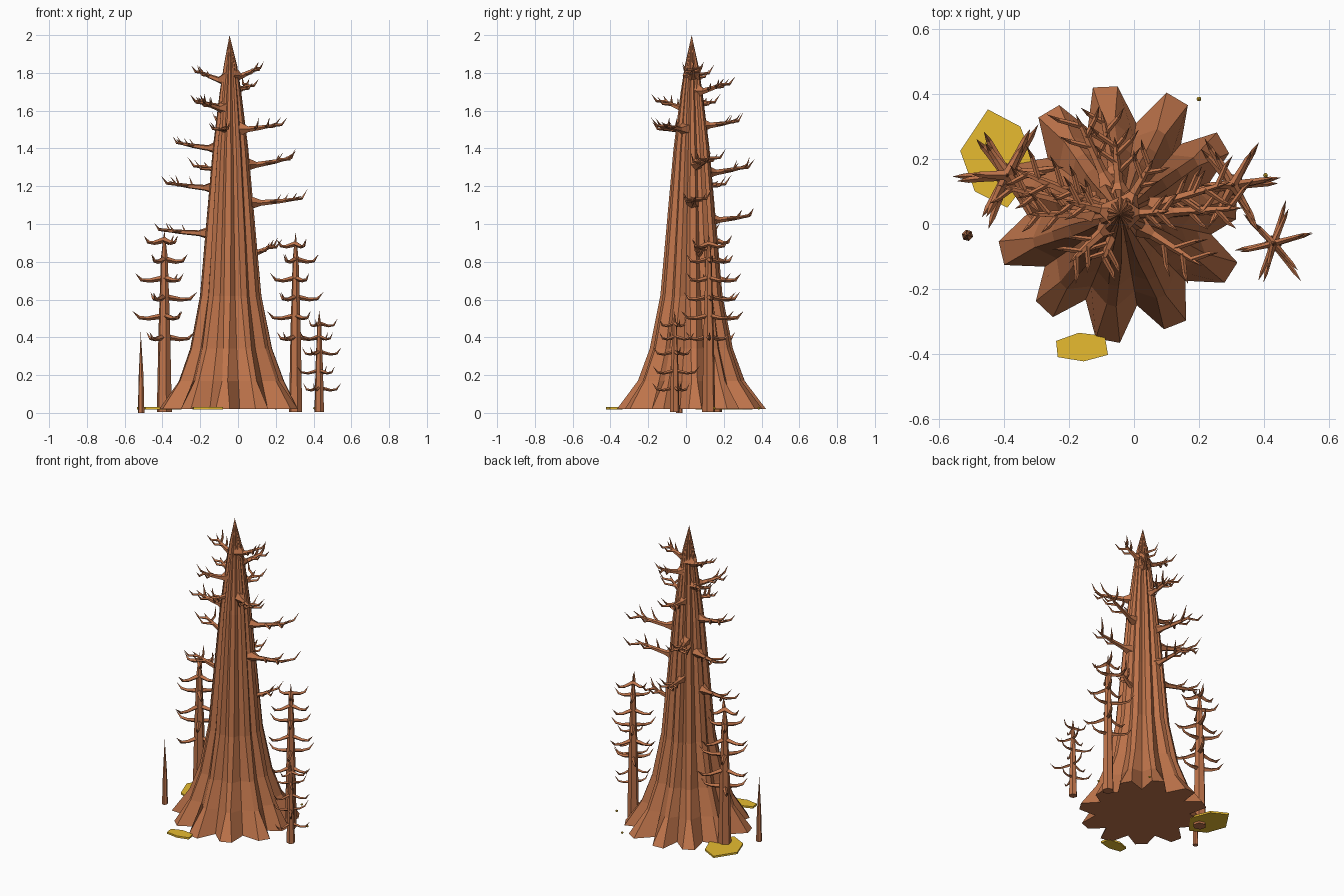
import bpy, bmesh, math, random
from mathutils import Vector

if "Cube" in bpy.data.objects:
    bpy.data.objects.remove(bpy.data.objects["Cube"])

random.seed(4)


def material(name, rgb):
    m = bpy.data.materials.new(name)
    m.diffuse_color = (*rgb, 1)
    m.use_nodes = True
    m.node_tree.nodes["Principled BSDF"].inputs["Base Color"].default_value = m.diffuse_color
    return m


BARK = material("bark", (0.52, 0.175, 0.07))
LEAF = material("yellow_leaf", (0.8, 0.5, 0.03))


def finish(bm, name, mat):
    bmesh.ops.recalc_face_normals(bm, faces=bm.faces[:])
    me = bpy.data.meshes.new(name)
    bm.to_mesh(me)
    bm.free()
    ob = bpy.data.objects.new(name, me)
    me.materials.append(mat)
    bpy.context.collection.objects.link(ob)
    return ob


def skin(bm, rings):
    """Bridge rings of points and cap both ends."""
    vr = [[bm.verts.new(p) for p in r] for r in rings]
    for a, b in zip(vr, vr[1:]):
        n = len(a)
        for i in range(n):
            j = (i + 1) % n
            if len(b) == 1:
                bm.faces.new((a[i], a[j], b[0]))
            else:
                bm.faces.new((a[i], a[j], b[j], b[i]))
    bm.faces.new(vr[0][::-1])
    if len(vr[-1]) > 1:
        bm.faces.new(vr[-1])


def tube(bm, path, radii, sides):
    """Faceted tapering limb; a zero last radius makes a point."""
    path = [Vector(p) for p in path]
    rings = []
    for k, (p, r) in enumerate(zip(path, radii)):
        if r == 0:
            rings.append([p])
            continue
        t = path[min(k + 1, len(path) - 1)] - path[max(k - 1, 0)]
        u = t.orthogonal().normalized() if abs(t.normalized().z) > 0.95 else t.cross((0, 0, 1)).normalized()
        w = t.cross(u).normalized()
        rings.append([p + r * (math.cos(a) * u + math.sin(a) * w)
                      for a in (2 * math.pi * i / sides for i in range(sides))])
    skin(bm, rings)


# Giant fluted trunk: eleven buttress roots fading into the spire
CX, CY = -0.04, 0.03
ROOTS = [97, 64, 35, 3, -28, -64, -96, -129, -162, -200, -235]
ROOT_LENGTH = [1.0, 1.0, 0.97, 0.9, 0.97, 0.96, 0.99, 0.95, 0.98, 0.92, 0.98]
# height, ridge radius, valley radius, ridge half angle
PROFILE = [(0.02, 0.40, 0.285, 5.5), (0.17, 0.285, 0.24, 3), (0.34, 0.222, 0.19, 4), (0.62, 0.166, 0.142, 6),
           (1.0, 0.132, 0.112, 7), (1.4, 0.096, 0.083, 7), (1.7, 0.058, 0.05, 7), (1.84, 0.036, 0.031, 7),
           (2.0, 0, 0, 0)]
rings = []
for z, ridge, valley, half in PROFILE:
    if ridge == 0:
        rings.append([(CX - 0.005, CY, z)])
        continue
    ring = []
    for i, a in enumerate(ROOTS):
        nxt = ROOTS[(i + 1) % len(ROOTS)] - (360 if i == len(ROOTS) - 1 else 0)
        rr = ridge * (ROOT_LENGTH[i] if z < 0.1 else 1)
        for ang, r in ((a + half, rr), (a - half, rr * 0.985), ((a + nxt) / 2, valley)):
            t = math.radians(ang)
            ring.append((CX + r * math.cos(t), CY + r * math.sin(t), z))
    rings.append(ring)
bm = bmesh.new()
skin(bm, rings)
finish(bm, "giant_trunk", BARK)

# Giant tree branches: start height and tip position
BRANCHES = [(0.95, (-0.42, 0.12, 0.98)), (0.84, (0.19, 0.10, 0.92)), (1.02, (-0.10, 0.35, 1.06)),
            (1.11, (0.34, 0.05, 1.15)), (1.19, (-0.37, 0.17, 1.23)), (1.27, (-0.18, 0.34, 1.33)),
            (1.31, (0.30, 0.13, 1.38)), (1.40, (-0.33, 0.03, 1.45)), (1.50, (0.21, -0.13, 1.54)),
            (1.52, (-0.06, 0.27, 1.56)), (1.61, (-0.20, -0.12, 1.68)),
            (1.62, (-0.21, 0.11, 1.67)), (1.70, (0.06, 0.20, 1.77)), (1.76, (-0.21, 0.07, 1.84)),
            (1.78, (0.11, 0.04, 1.86)), (1.50, (-0.10, -0.12, 1.50))]
bm = bmesh.new()
for z, tip in BRANCHES:
    root, tip = Vector((CX, CY, z)), Vector(tip)
    out = Vector((tip.x - CX, tip.y - CY, 0))
    length = out.length
    out.normalize()
    side = Vector((-out.y, out.x, 0))
    r_trunk = max(0.03, 0.18 * (2 - z) / 1.4)
    start = root + out * r_trunk * 0.6
    span = length - r_trunk * 0.6
    rise = tip.z - z
    pts = [start + out * span * f + Vector((0, 0, rise * h))
           for f, h in ((0, 0.1), (0.3, 0.05), (0.62, 0.28), (0.85, 0.5), (1, 1))]
    tube(bm, pts, [0.05, 0.016, 0.012, 0.008, 0], 5)
    # upturned twigs
    for k, f in enumerate((0.45, 0.6, 0.72, 0.85)):
        s = 1 if k % 2 else -1
        base = start + out * span * f + Vector((0, 0, rise * (0.05 + 0.42 * (f - 0.28) / 0.5)))
        ln = random.uniform(0.07, 0.11) * (0.7 + span)
        mid = base + out * ln * 0.45 + side * s * ln * 0.55 + Vector((0, 0, 0.004))
        end = mid + out * ln * 0.3 + side * s * ln * 0.25 + Vector((0, 0, ln * 0.5))
        tube(bm, [base, mid, end], [0.009, 0.007, 0], 4)
finish(bm, "giant_branches", BARK)


# Young bare trees with whorls of upturned arms
def young_tree(name, x, y, h, r, levels, reach, turn):
    bm = bmesh.new()
    tube(bm, [(x, y, 0.005), (x, y, h * 0.45), (x, y, h * 0.85), (x, y, h)],
         [r, r * 0.78, r * 0.45, 0], 6)
    for k, z in enumerate(levels):
        for j in range(3):
            a = math.radians(turn + j * 120 + k * 60 + random.uniform(-7, 7))
            d = Vector((math.cos(a), math.sin(a), 0))
            ln = reach * (1 - 0.5 * abs(k - 1) / len(levels)) * random.uniform(0.85, 1.05)
            p = Vector((x, y, z))
            up = Vector((0, 0, 1))
            tube(bm, [p + up * 0.015, p + d * ln * 0.5, p + d * ln * 0.78 + up * 0.004, p + d * ln + up * 0.04],
                 [r * 0.4, r * 0.27, r * 0.22, 0], 4)
    finish(bm, name, BARK)


young_tree("young_tree_left", -0.39, 0.15, 0.97, 0.041, (0.39, 0.5, 0.6, 0.7, 0.8, 0.9), 0.185, 125)
young_tree("young_tree_right", 0.305, 0.12, 0.96, 0.036, (0.39, 0.5, 0.6, 0.7, 0.8, 0.88), 0.175, 5)
young_tree("sapling_right", 0.43, -0.06, 0.54, 0.026, (0.12, 0.21, 0.31, 0.39, 0.46), 0.14, 10)

# Bare pointed stake
bm = bmesh.new()
tube(bm, [(-0.513, -0.035, 0), (-0.513, -0.035, 0.2), (-0.515, -0.035, 0.43)], [0.018, 0.013, 0], 6)
finish(bm, "bare_stake", BARK)


# Yellow ground patches
def patch(name, outline):
    bm = bmesh.new()
    skin(bm, [[(x, y, z) for x, y in outline] for z in (0.018, 0.03)])
    finish(bm, name, LEAF)


patch("leaf_patch_back", [(-0.535, 0.225), (-0.49, 0.1), (-0.39, 0.05), (-0.30, 0.17), (-0.35, 0.30), (-0.45, 0.353)])
patch("leaf_patch_front", [(-0.24, -0.36), (-0.235, -0.41), (-0.155, -0.423), (-0.08, -0.403),
                           (-0.09, -0.345), (-0.17, -0.335)])

# Tiny fallen cones
for i, (x, y) in enumerate(((0.2, 0.385), (0.405, 0.15))):
    bm = bmesh.new()
    bmesh.ops.create_icosphere(bm, subdivisions=1, radius=0.008)
    bmesh.ops.translate(bm, verts=bm.verts[:], vec=(x, y, 0.025))
    finish(bm, f"fallen_cone_{i + 1}", LEAF)
